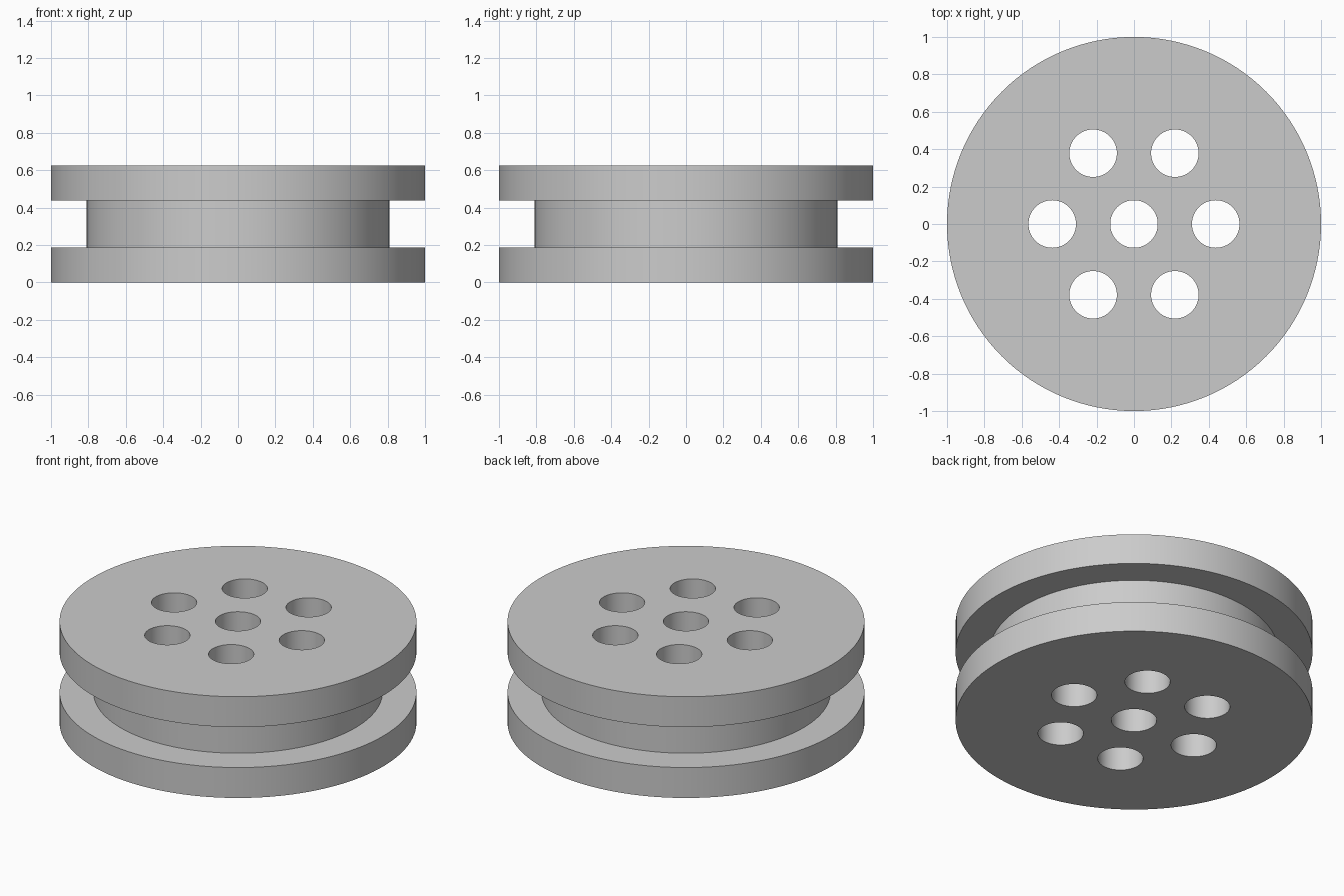
import bpy
import bmesh
from math import cos, sin, pi, radians
from mathutils import Matrix

cube = bpy.data.objects.get("Cube")
if cube:
    bpy.data.objects.remove(cube)

HEIGHT, FLANGE = 0.626, 0.188
RIM_RADIUS, HUB_RADIUS = 1.0, 0.81
HOLE_RADIUS, HOLE_RING = 0.127, 0.437
SEGMENTS = 128

grey = bpy.data.materials.new("plain grey")
grey.use_nodes = True
colour = (0.60, 0.60, 0.60, 1)
grey.diffuse_color = colour
grey.node_tree.nodes["Principled BSDF"].inputs["Base Color"].default_value = colour


def make_object(name, bm):
    bmesh.ops.recalc_face_normals(bm, faces=bm.faces)
    mesh = bpy.data.meshes.new(name)
    bm.to_mesh(mesh)
    bm.free()
    mesh.materials.append(grey)
    obj = bpy.data.objects.new(name, mesh)
    bpy.context.collection.objects.link(obj)
    return obj


# Grooved wheel: stacked rings of one stepped profile, closed top and bottom
profile = [(RIM_RADIUS, 0), (RIM_RADIUS, FLANGE), (HUB_RADIUS, FLANGE),
           (HUB_RADIUS, HEIGHT - FLANGE), (RIM_RADIUS, HEIGHT - FLANGE),
           (RIM_RADIUS, HEIGHT)]
bm = bmesh.new()
angles = [2 * pi * i / SEGMENTS for i in range(SEGMENTS)]
rings = [[bm.verts.new((r * cos(a), r * sin(a), z)) for a in angles]
         for r, z in profile]
for low, high in zip(rings, rings[1:]):
    for i in range(SEGMENTS):
        j = (i + 1) % SEGMENTS
        bm.faces.new((low[i], low[j], high[j], high[i]))
bm.faces.new(rings[0])
bm.faces.new(rings[-1])
wheel = make_object("grooved_wheel", bm)

# Hole cutters: one for the axle and six around it
centres = [(0, 0)] + [(HOLE_RING * cos(k * pi / 3), HOLE_RING * sin(k * pi / 3))
                      for k in range(6)]
bm = bmesh.new()
for x, y in centres:
    bmesh.ops.create_cone(bm, cap_ends=True, segments=SEGMENTS // 2,
                          radius1=HOLE_RADIUS, radius2=HOLE_RADIUS, depth=2 * HEIGHT,
                          matrix=Matrix.Translation((x, y, HEIGHT / 2)))
cutter = make_object("hole_cutters", bm)
cutter.hide_render = True

# Drill the holes right through
drill = wheel.modifiers.new("Drill", 'BOOLEAN')
drill.operation = 'DIFFERENCE'
drill.solver = 'EXACT'
drill.object = cutter
bpy.ops.object.select_all(action='DESELECT')
wheel.select_set(True)
bpy.context.view_layer.objects.active = wheel
bpy.ops.object.modifier_apply(modifier=drill.name)
bpy.data.objects.remove(cutter)
bpy.ops.object.shade_smooth_by_angle(angle=radians(30))
